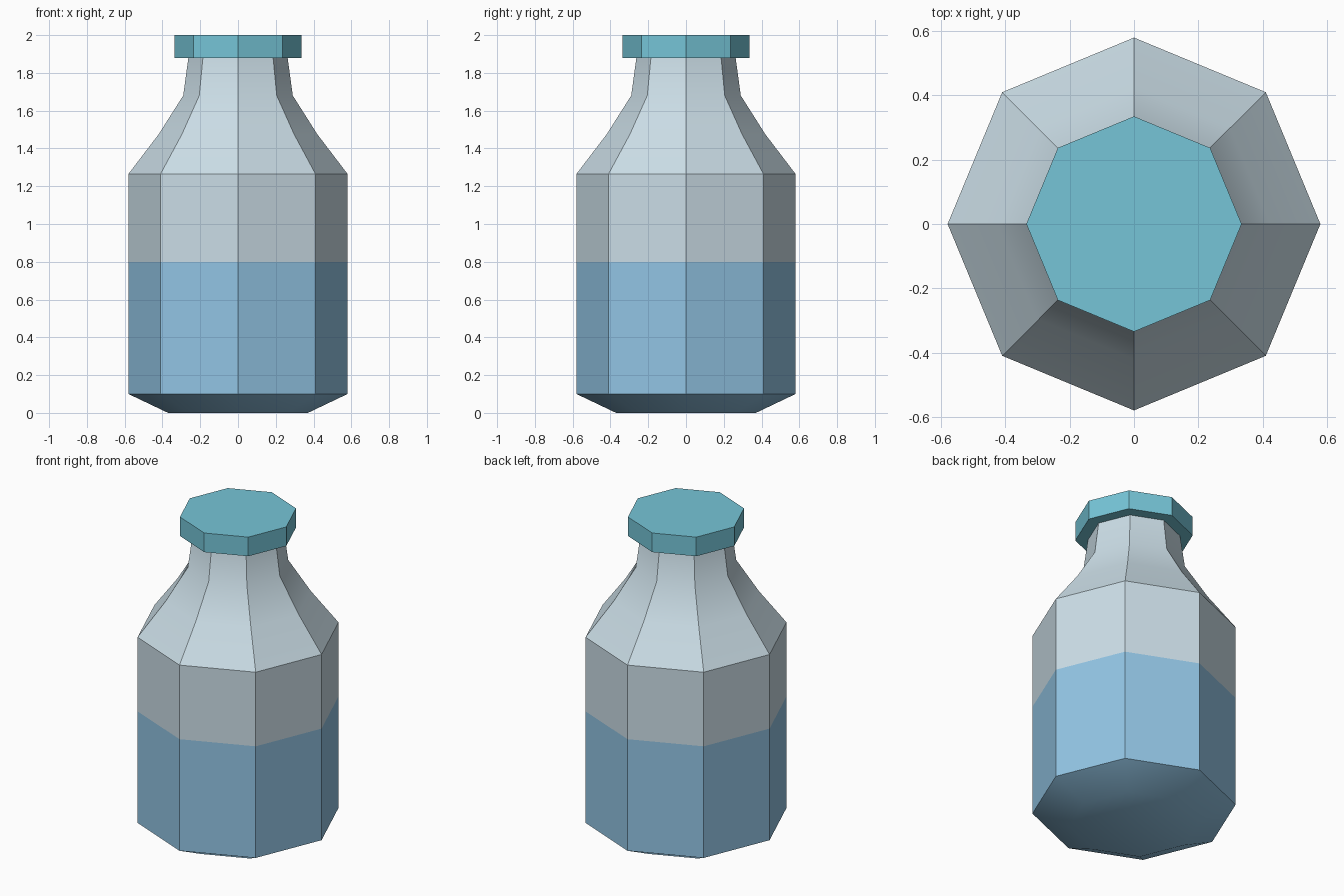
import bpy
from math import cos, sin, pi, radians

cube = bpy.data.objects.get("Cube")
if cube:
    bpy.data.objects.remove(cube, do_unlink=True)

SIDES = 8


def material(name, colour):
    mat = bpy.data.materials.new(name)
    mat.use_nodes = True
    rgba = (*colour, 1.0)
    mat.diffuse_color = rgba
    mat.node_tree.nodes["Principled BSDF"].inputs["Base Color"].default_value = rgba
    return mat


def lathe(name, profile, materials, pick=lambda z: 0):
    """Octagonal solid from (radius, height) rings, capped at both ends."""
    verts = [(r * cos(2 * pi * i / SIDES), r * sin(2 * pi * i / SIDES), z)
             for r, z in profile for i in range(SIDES)]
    faces = [tuple(reversed(range(SIDES)))]
    for k in range(len(profile) - 1):
        a, b = k * SIDES, (k + 1) * SIDES
        for i in range(SIDES):
            j = (i + 1) % SIDES
            faces.append((a + i, a + j, b + j, b + i))
    faces.append(tuple(range(len(verts) - SIDES, len(verts))))
    mesh = bpy.data.meshes.new(name)
    mesh.from_pydata(verts, [], faces)
    obj = bpy.data.objects.new(name, mesh)
    bpy.context.collection.objects.link(obj)
    for mat in materials:
        mesh.materials.append(mat)
    for face in mesh.polygons:
        face.material_index = pick(face.center.z)
    # Soft shading across shallow bends, crisp edges between the sides
    bpy.ops.object.select_all(action="DESELECT")
    obj.select_set(True)
    bpy.context.view_layer.objects.active = obj
    bpy.ops.object.shade_smooth_by_angle(angle=radians(30))
    return obj


glass = material("pale glass", (0.60, 0.73, 0.80))
liquid = material("blue liquid", (0.29, 0.56, 0.78))
teal = material("teal lid", (0.18, 0.56, 0.68))

# Bottle: chamfered base, straight body, sloping shoulder and neck
FILL = 0.80
bottle = lathe(
    "bottle",
    [(0.37, 0), (0.58, 0.10), (0.58, FILL), (0.58, 1.265),
     (0.42, 1.475), (0.29, 1.68), (0.26, 1.90)],
    [glass, liquid], lambda z: 1 if z < FILL else 0)

# Lid
lid = lathe("lid", [(0.335, 1.88), (0.335, 2.0)], [teal])
